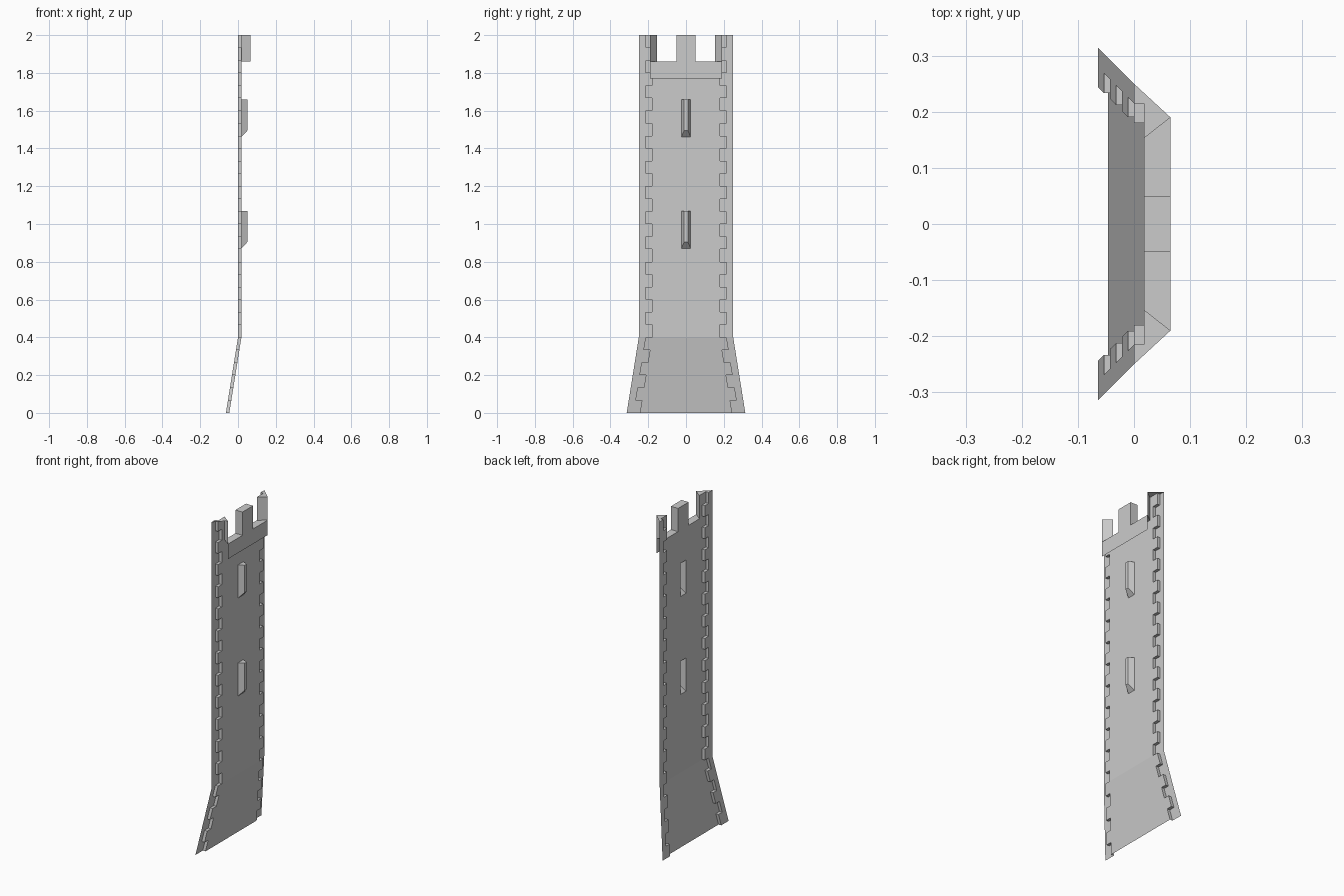
import bpy, bmesh

if "Cube" in bpy.data.objects:
    bpy.data.objects.remove(bpy.data.objects["Cube"])

ROWS = 30            # courses of corner stones
STEP = 2.0 / ROWS
D = 0.018            # wall sits this far behind the corner stones
XI = 0.065           # inner face of the parapet
CREN, PAR = 1.86, 1.77
WINDOWS = [(0.87, 1.07), (1.46, 1.66)]


def flare(z):
    return 0.064 * max(0.0, (0.4 - z) / 0.4)


def ox(z):           # outer face x at height z
    return -flare(z)


def tooth(i):        # inner edge of the corner stone in course i
    return 0.18 if i % 2 == 0 else 0.215


def make(name, faces):
    """Mesh from +y half faces, mirrored to the other side."""
    me = bpy.data.meshes.new(name)
    bm = bmesh.new()
    for f in faces:
        bm.faces.new([bm.verts.new(p) for p in f])
        bm.faces.new([bm.verts.new((p[0], -p[1], p[2])) for p in reversed(f)])
    bmesh.ops.remove_doubles(bm, verts=bm.verts, dist=1e-5)
    bmesh.ops.recalc_face_normals(bm, faces=bm.faces)
    # outside of the tower faces -x
    if sum(f.normal.x * f.calc_area() for f in bm.faces) > 0 and name != "parapet":
        bmesh.ops.reverse_faces(bm, faces=bm.faces)
    bm.to_mesh(me)
    bm.free()
    ob = bpy.data.objects.new(name, me)
    bpy.context.collection.objects.link(ob)
    return ob


# Wall panel with window openings and notches at the top
zs = sorted({round(i * STEP, 5) for i in range(ROWS + 1)} | {CREN} | {z for w in WINDOWS for z in w})
wall = []
for a, b in zip(zs, zs[1:]):
    mid = (a + b) / 2
    t = tooth(int(mid / STEP))
    hole = any(lo < mid < hi for lo, hi in WINDOWS)
    ys = [(0, 0), (0.025, 0), (0.05, 0), (0.153, 0), (t, 1)]
    for (y0, k0), (y1, k1) in zip(ys, ys[1:]):
        if hole and y1 == 0.025 or mid > CREN and y0 == 0.05:
            continue
        wall.append([(ox(z) + D, y + k * flare(z), z)
                     for y, k, z in ((y0, k0, a), (y1, k1, a), (y1, k1, b), (y0, k0, b))])
make("wall", wall)

# Corner stones: toothed strips standing proud of the wall
stones = []
for i in range(ROWS):
    a, b, t = i * STEP, (i + 1) * STEP, tooth(i)
    fa, fb = flare(a), flare(b)
    stones.append([(-fa, t + fa, a), (-fa, 0.25 + fa, a), (-fb, 0.25 + fb, b), (-fb, t + fb, b)])
    stones.append([(-fa, t + fa, a), (-fb, t + fb, b), (D - fb, t + fb, b), (D - fa, t + fa, a)])
    if i:            # ledge between neighbouring courses
        s = tooth(i - 1)
        stones.append([(-fa, s + fa, a), (-fa, t + fa, a), (D - fa, t + fa, a), (D - fa, s + fa, a)])
make("corner_stones", stones)

# Arrow slits: splayed recesses with a sloping sill
for name, (lo, hi) in zip(("lower_window", "upper_window"), WINDOWS):
    w, n, xb, sill = 0.025, 0.010, 0.05, lo + 0.035
    make(name, [
        [(D, w, lo), (D, w, hi), (xb, n, hi), (xb, n, sill)],
        [(xb, 0, sill), (xb, n, sill), (xb, n, hi), (xb, 0, hi)],
        [(D, 0, lo), (D, w, lo), (xb, n, sill), (xb, 0, sill)],
        [(D, 0, hi), (D, w, hi), (xb, n, hi), (xb, 0, hi)],
    ])

# Parapet: inner face, notch floors, middle and corner merlons
T = tooth(ROWS - 1)
make("parapet", [
    [(XI, 0, PAR), (XI, 0.05, PAR), (XI, 0.05, CREN), (XI, 0, CREN)],
    [(XI, 0.05, PAR), (XI, 0.19, PAR), (XI, 0.19, CREN), (XI, 0.05, CREN)],
    [(XI, 0, CREN), (XI, 0.05, CREN), (XI, 0.05, 2), (XI, 0, 2)],
    [(D, 0.05, CREN), (XI, 0.05, CREN), (XI, 0.19, CREN), (D, 0.153, CREN)],
    [(D, 0.05, CREN), (XI, 0.05, CREN), (XI, 0.05, 2), (D, 0.05, 2)],
    [(D, 0, 2), (D, 0.05, 2), (XI, 0.05, 2), (XI, 0, 2)],
    [(D, 0.153, CREN), (XI, 0.19, CREN), (XI, 0.19, 2), (D, 0.153, 2)],
    [(D, 0.153, 2), (XI, 0.19, 2), (0, 0.25, 2), (0, T, 2), (D, T, 2)],
])
